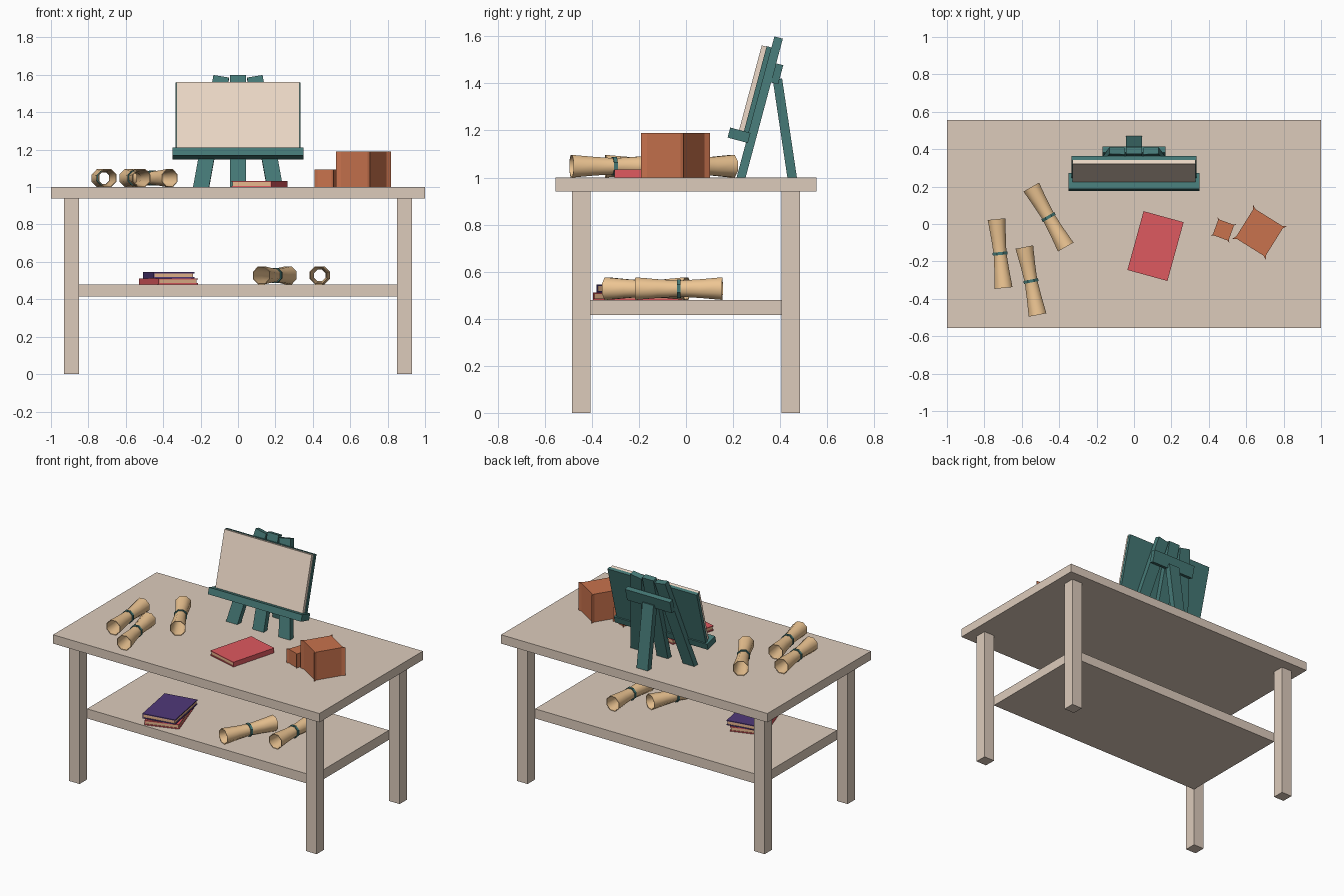
import bpy, bmesh
from math import radians, sin, cos, pi, atan2
from mathutils import Matrix, Vector

if "Cube" in bpy.data.objects:
    bpy.data.objects.remove(bpy.data.objects["Cube"])


def material(name, r, g, b):
    m = bpy.data.materials.new(name)
    m.diffuse_color = (r, g, b, 1)
    m.use_nodes = True
    m.node_tree.nodes["Principled BSDF"].inputs["Base Color"].default_value = m.diffuse_color
    return m


WOOD = material("pale_wood", .72, .60, .50)
TEAL = material("teal_paint", .06, .19, .18)
CANVAS = material("canvas", .84, .69, .57)
PAPER = material("parchment", .85, .56, .29)
PAGES = material("pages", .79, .46, .26)
ORANGE = material("orange", .58, .17, .075)
RED = material("red", .73, .10, .115)
PURPLE = material("purple", .08, .04, .19)


def finish(name, bm, mat, matrix=Matrix()):
    bmesh.ops.recalc_face_normals(bm, faces=bm.faces)
    me = bpy.data.meshes.new(name)
    bm.to_mesh(me)
    bm.free()
    me.materials.append(mat)
    ob = bpy.data.objects.new(name, me)
    ob.matrix_world = matrix
    bpy.context.collection.objects.link(ob)
    return ob


def box(name, lo, hi, mat, matrix=Matrix()):
    """Box between two corners, placed by a matrix."""
    lo, hi = Vector(lo), Vector(hi)
    bm = bmesh.new()
    bmesh.ops.create_cube(bm, size=1, matrix=Matrix.Translation((lo + hi) / 2)
                          @ Matrix.Diagonal((*(hi - lo), 1)))
    return finish(name, bm, mat, matrix)


def place(x, y, z, angle=0, axis='Z'):
    return Matrix.Translation((x, y, z)) @ Matrix.Rotation(radians(angle), 4, axis)


def tube(name, profile, mat, matrix, sides=8):
    """Closed (radius, y) profile turned around the y axis."""
    bm = bmesh.new()
    rings = []
    for r, y in profile:
        rings.append([bm.verts.new((r * cos((k + .5) * 2 * pi / sides), y,
                                    r * sin((k + .5) * 2 * pi / sides)))
                      for k in range(sides)])
    for i, a in enumerate(rings):
        b = rings[(i + 1) % len(rings)]
        for k in range(sides):
            n = (k + 1) % sides
            bm.faces.new((a[k], a[n], b[n], b[k]))
    return finish(name, bm, mat, matrix)


# Table
box("table_top", (-1, -.555, .94), (1, .555, 1), WOOD)
box("lower_shelf", (-.85, -.405, .415), (.85, .405, .48), WOOD)
for sx, side in ((-1, "left"), (1, "right")):
    for sy, end in ((-1, "front"), (1, "back")):
        box(f"table_leg_{end}_{side}", (-.04, -.04, 0), (.04, .04, .94), WOOD,
            place(sx * .89, sy * .445, 0))

# Easel, built upright and leaned back
lean = place(0, .215, 1, -15, 'X')
box("easel_middle_leg", (-.042, 0, -.005), (.042, .037, .62), TEAL, lean)
for s, side in ((-1, "left"), (1, "right")):
    box(f"easel_{side}_leg", (-.042, 0, -.32), (.042, .037, .318), TEAL,
        lean @ place(s * .145, 0, .30, -s * 10, 'Y'))
box("easel_ledge", (-.35, -.081, .154), (.35, .008, .198), TEAL, lean)
box("easel_backing_board", (-.335, -.021, .19), (.335, .001, .572), TEAL, lean)
box("canvas_panel", (-.328, -.042, .19), (.328, -.021, .57), CANVAS, lean)
box("easel_back_bar", (-.168, .036, .428), (.168, .068, .512), TEAL, lean)
box("easel_rear_leg", (-.042, -.02, -.22), (.042, .02, .22), TEAL,
    place(0, .421, 1.2, 8.5, 'X'))


# Books: two covers, a spine and the page block
def book(name, x, y, z, angle, spine, mat, h=.033, w=.111, d=.163, t=.006):
    m = place(x, y, z, angle)
    box(name + "_bottom_cover", (-w, -d, 0), (w, d, t), mat, m)
    box(name + "_top_cover", (-w, -d, h - t), (w, d, h), mat, m)
    a, b = sorted((spine * w, spine * (w - t)))
    box(name + "_spine", (a, -d, t), (b, d, h - t), mat, m)
    a, b = sorted((spine * (w - t), -spine * (w - .006)))
    box(name + "_pages", (a, -d + .005, t), (b, d - .005, h - t), PAGES, m)


book("table_book", .115, -.118, 1, -15.4, 1, RED)
book("shelf_lower_book", -.372, -.205, .48, 18.5, -1, RED, h=.032)
book("shelf_upper_book", -.371, -.2, .512, 10, -1, PURPLE)


# Storage boxes: square plan with thin flared corners
def corner_box(name, x, y, angle, half, height, along, depth):
    bm = bmesh.new()
    plan = []
    for k in range(4):
        turn = Matrix.Rotation(k * pi / 2, 3, 'Z')
        for px, py in ((half, -half), (half - depth, -half + along),
                       (half - depth, half - along)):
            plan.append(bm.verts.new(turn @ Vector((px, py, 0))))
    face = bm.faces.new(plan)
    ext = bmesh.ops.extrude_face_region(bm, geom=[face], use_keep_orig=True)
    bmesh.ops.translate(bm, vec=(0, 0, height),
                        verts=[v for v in ext["geom"] if isinstance(v, bmesh.types.BMVert)])
    finish(name, bm, ORANGE, place(x, y, 1, angle))


corner_box("large_box", .671, -.045, -32, .106, .19, .022, .012)
corner_box("small_box", .478, -.032, -20, .054, .095, .014, .009)

# Scrolls: flared paper tubes tied with a band: centre x, y, surface z, direction
scrolls = [(-.716, -.158, 1, -.10, .99), (-.551, -.305, 1, -.19, .98),
           (-.457, .037, 1, -.50, .87), (.197, -.168, .48, .39, .92),
           (.437, -.03, .48, .03, 1)]
outer = [(.052, -.185), (.043, -.09), (.037, 0), (.043, .09), (.052, .185)]
inner = [(r - .004, y) for r, y in reversed(outer)]
band = [(.037, -.008), (.043, -.008), (.043, .008), (.037, .008)]
for i, (x, y, z, dx, dy) in enumerate(scrolls, 1):
    m = Matrix.Translation((x, y, z + .048)) @ Matrix.Rotation(atan2(-dx, dy), 4, 'Z')
    paper = tube(f"scroll_{i}", outer + inner, PAPER, m)
    tube(f"scroll_band_{i}", band, TEAL, m)
    bpy.ops.object.select_all(action='DESELECT')
    paper.select_set(True)
    bpy.context.view_layer.objects.active = paper
    bpy.ops.object.shade_smooth_by_angle(angle=radians(50))
